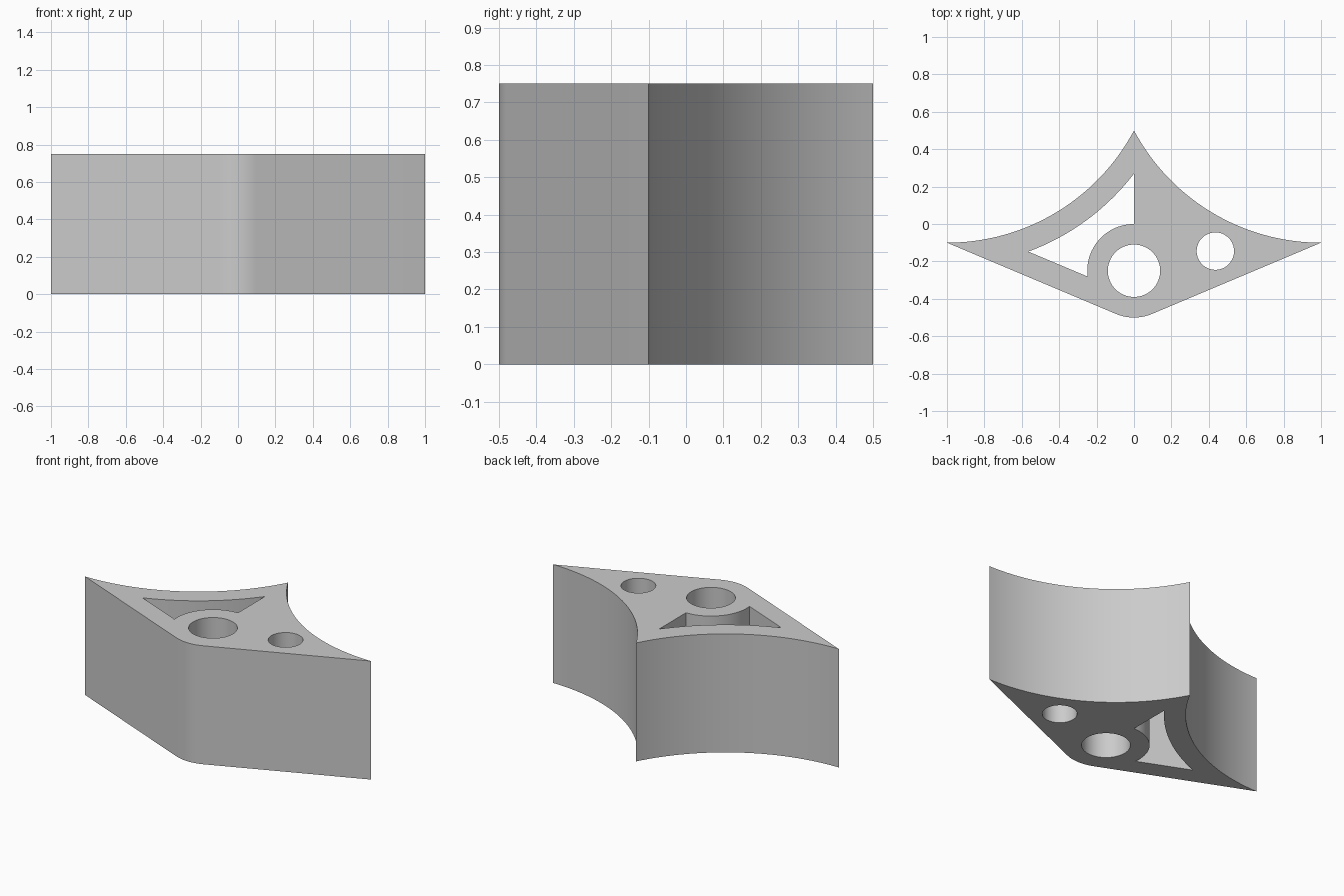
import bpy, bmesh
from math import sin, cos, asin, acos, atan2, hypot, pi, tau
from mathutils import Vector

HEIGHT = 0.75
BOSS = Vector((0, -0.25))      # centre of the rounded front corner
BOSS_R = 0.25
WALL = 0.125                   # wall thickness around the pocket
TIP = Vector((1, -0.1))        # side tip
APEX = 0.5                     # y of the back tip

if "Cube" in bpy.data.objects:
    bpy.data.objects.remove(bpy.data.objects["Cube"], do_unlink=True)


def arc(centre, radius, start, end, steps):
    """Points along a circular arc, both ends included."""
    return [Vector((centre[0] + radius * cos(start + (end - start) * i / steps),
                    centre[1] + radius * sin(start + (end - start) * i / steps)))
            for i in range(steps + 1)]


def circle(centre, radius, steps=64):
    return arc(centre, radius, 0, tau, steps)[:-1]


# Concave back flanks are level at the side tips and meet at the apex
rise = APEX - TIP.y
flank_r = (1 + rise ** 2) / (2 * rise)
flank_y = TIP.y + flank_r
apex_angle = atan2(APEX - flank_y, 1)

# Straight front sides are tangent to the rounded corner
to_tip = TIP - BOSS
slope = atan2(to_tip.y, to_tip.x) + asin(BOSS_R / to_tip.length)

outline = (arc(BOSS, BOSS_R, -pi / 2 - slope, -pi / 2 + slope, 16)
           + arc((1, flank_y), flank_r, -pi / 2, -pi - apex_angle, 40)
           + arc((-1, flank_y), flank_r, apex_angle, -pi / 2, 40)[1:])

# Pocket keeps a constant wall inside the left flank and left front side
flank = Vector((-1, flank_y))
pocket_r = flank_r + WALL
normal = -pi / 2 - slope
facing = Vector((cos(normal), sin(normal)))
reach = (BOSS - flank).dot(facing) + BOSS_R - WALL
corner = normal + acos(reach / pocket_r)
boss_end = normal - acos((BOSS_R - WALL) / BOSS_R) + tau
pocket = (arc(flank, pocket_r, -acos(1 / pocket_r), corner, 32)
          + arc(BOSS, BOSS_R, boss_end, pi / 2, 24))

loops = [outline, pocket, circle(BOSS, 0.14), circle((0.435, -0.145), 0.1)]

# Fill the profile around its openings and extrude it upward
bm = bmesh.new()
for points in loops:
    verts = [bm.verts.new((p.x, p.y, 0)) for p in points]
    for a, b in zip(verts, verts[1:] + verts[:1]):
        bm.edges.new((a, b))
bmesh.ops.triangle_fill(bm, use_beauty=True, use_dissolve=False,
                        edges=bm.edges[:], normal=(0, 0, 1))
result = bmesh.ops.extrude_face_region(bm, geom=bm.faces[:], use_keep_orig=True)
top = [g for g in result["geom"] if isinstance(g, bmesh.types.BMVert)]
bmesh.ops.translate(bm, verts=top, vec=(0, 0, HEIGHT))
bmesh.ops.recalc_face_normals(bm, faces=bm.faces[:])

mesh = bpy.data.meshes.new("bracket_block")
bm.to_mesh(mesh)
bm.free()
block = bpy.data.objects.new("bracket_block", mesh)
bpy.context.collection.objects.link(block)

# Single plain grey
grey = bpy.data.materials.new("light_grey")
grey.use_nodes = True
colour = (0.6, 0.6, 0.6, 1)
grey.diffuse_color = colour
grey.node_tree.nodes["Principled BSDF"].inputs["Base Color"].default_value = colour
mesh.materials.append(grey)

bpy.ops.object.select_all(action="DESELECT")
block.select_set(True)
bpy.context.view_layer.objects.active = block
bpy.ops.object.shade_smooth_by_angle(angle=pi / 6)
